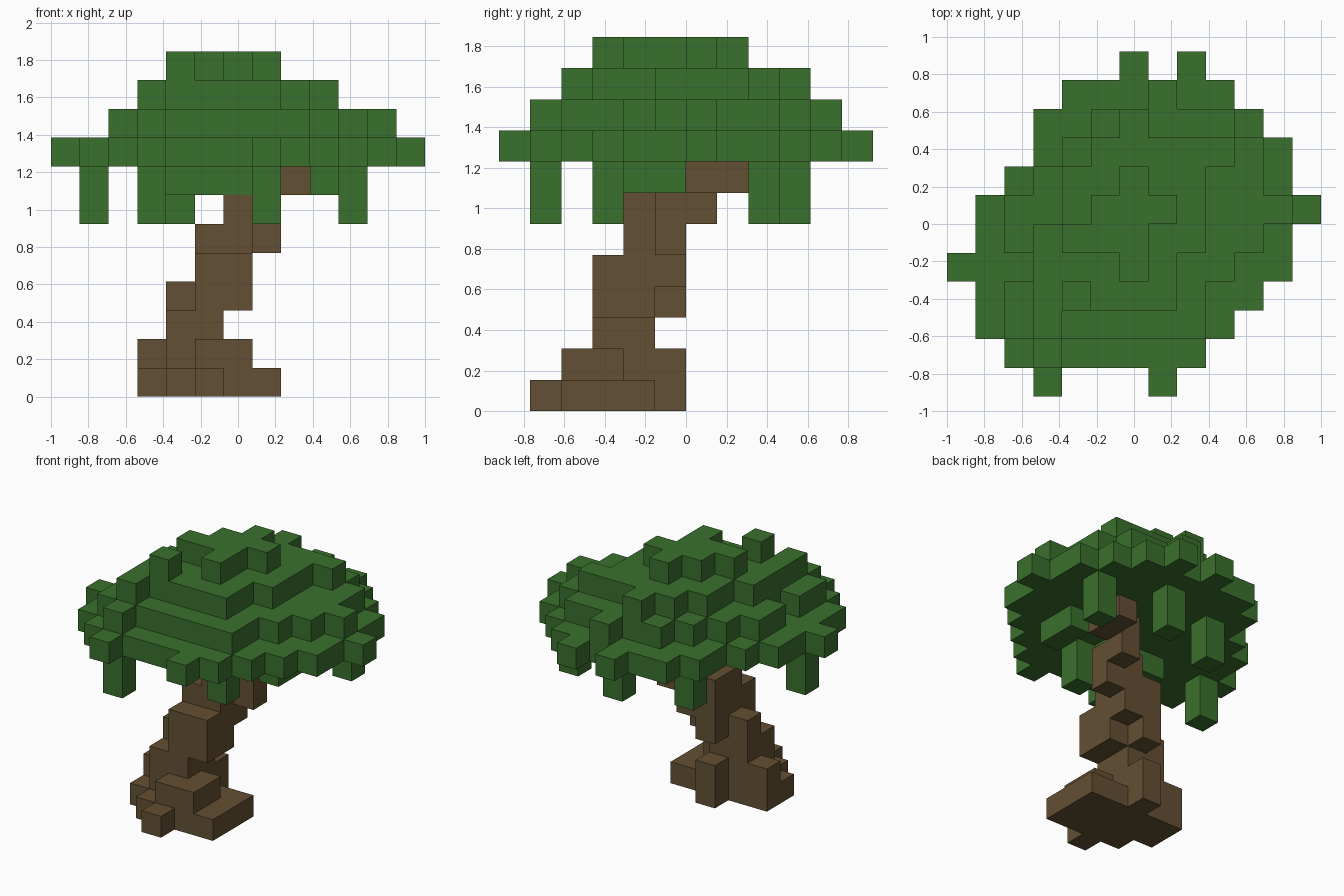
import bpy
import bmesh
from mathutils import Vector

cube = bpy.data.objects.get("Cube")
if cube:
    bpy.data.objects.remove(cube, do_unlink=True)

UNIT = 2 / 13                      # edge of one block
ORIGIN = Vector((-1, -6 * UNIT, 0))


def make_material(name, colour):
    mat = bpy.data.materials.new(name)
    mat.use_nodes = True
    mat.diffuse_color = colour
    mat.node_tree.nodes["Principled BSDF"].inputs["Base Color"].default_value = colour
    return mat


def rows(level, first_row, runs):
    """Blocks of one level, one run (first, last) for each row from front to back."""
    return {(x, first_row + n, level)
            for n, (start, end) in enumerate(runs)
            for x in range(start, end + 1)}


def column(x, y, bottom, top):
    """A single upright stack of blocks."""
    return {(x, y, z) for z in range(bottom, top + 1)}


def build_blocks(name, cells, mat):
    """Skin a set of blocks with only its outer faces, then merge flat areas."""
    bm = bmesh.new()
    corners = {}

    def vert(point):
        key = tuple(point)
        if key not in corners:
            corners[key] = bm.verts.new(ORIGIN + Vector(key) * UNIT)
        return corners[key]

    for cell in sorted(cells):
        for axis in range(3):
            u, v = (axis + 1) % 3, (axis + 2) % 3
            for side in (0, 1):
                beside = list(cell)
                beside[axis] += 2 * side - 1
                if tuple(beside) in cells:
                    continue
                loop = []
                for du, dv in ((0, 0), (1, 0), (1, 1), (0, 1)):
                    p = list(cell)
                    p[axis] += side
                    p[u] += du
                    p[v] += dv
                    loop.append(vert(p))
                bm.faces.new(loop if side else loop[::-1])
    bmesh.ops.dissolve_limit(bm, angle_limit=0.01, verts=bm.verts, edges=bm.edges)
    mesh = bpy.data.meshes.new(name)
    bm.to_mesh(mesh)
    bm.free()
    mesh.materials.append(mat)
    obj = bpy.data.objects.new(name, mesh)
    bpy.context.collection.objects.link(obj)
    return obj


leaf_green = make_material("leaf green", (0.042, 0.162, 0.026, 1))
bark_brown = make_material("bark brown", (0.127, 0.08, 0.033, 1))

# Canopy: four stacked levels, the widest at the bottom
canopy = rows(8, 1, [(2, 8), (1, 9), (1, 10), (0, 11), (1, 11), (1, 12),
                     (2, 11), (3, 11), (3, 10), (4, 9)])
for x, y in ((3, 0), (7, 0), (6, 11), (8, 11)):
    canopy |= column(x, y, 8, 8)
canopy |= rows(9, 1, [(3, 3), (2, 8), (2, 8), (3, 9), (2, 10), (2, 11),
                      (3, 10), (4, 10), (5, 9), (7, 7)])
canopy |= rows(10, 2, [(3, 3), (3, 7), (3, 7), (3, 8), (4, 8), (4, 8),
                       (5, 9), (6, 6)])
canopy |= rows(11, 3, [(4, 4), (6, 6), (4, 6), (5, 7), (6, 6)])

# Hanging leaf clumps under the canopy
for x, y in ((3, 1), (7, 3), (1, 4), (4, 8), (7, 9), (10, 8)):
    canopy |= column(x, y, 6, 7)
canopy |= rows(7, 4, [(4, 6)]) | rows(7, 4, [(9, 9), (9, 9)])

# Trunk: flared roots, a narrow waist and a stem leaning back to the left
trunk = rows(0, 1, [(5, 5), (4, 7), (3, 7), (3, 7), (5, 5)])
trunk |= rows(1, 2, [(5, 6), (4, 6), (3, 5), (5, 5)])
trunk |= rows(2, 3, [(4, 5), (4, 5)])
trunk |= rows(3, 3, [(5, 6), (4, 6), (5, 5)])
trunk |= rows(4, 3, [(5, 6), (5, 6), (5, 6)])
trunk |= rows(5, 4, [(5, 6), (5, 7)])
trunk |= rows(6, 4, [(6, 6), (6, 7), (7, 7)])
trunk |= rows(7, 6, [(7, 8), (8, 8)])

build_blocks("leaf_canopy", canopy, leaf_green)
build_blocks("trunk", trunk, bark_brown)
